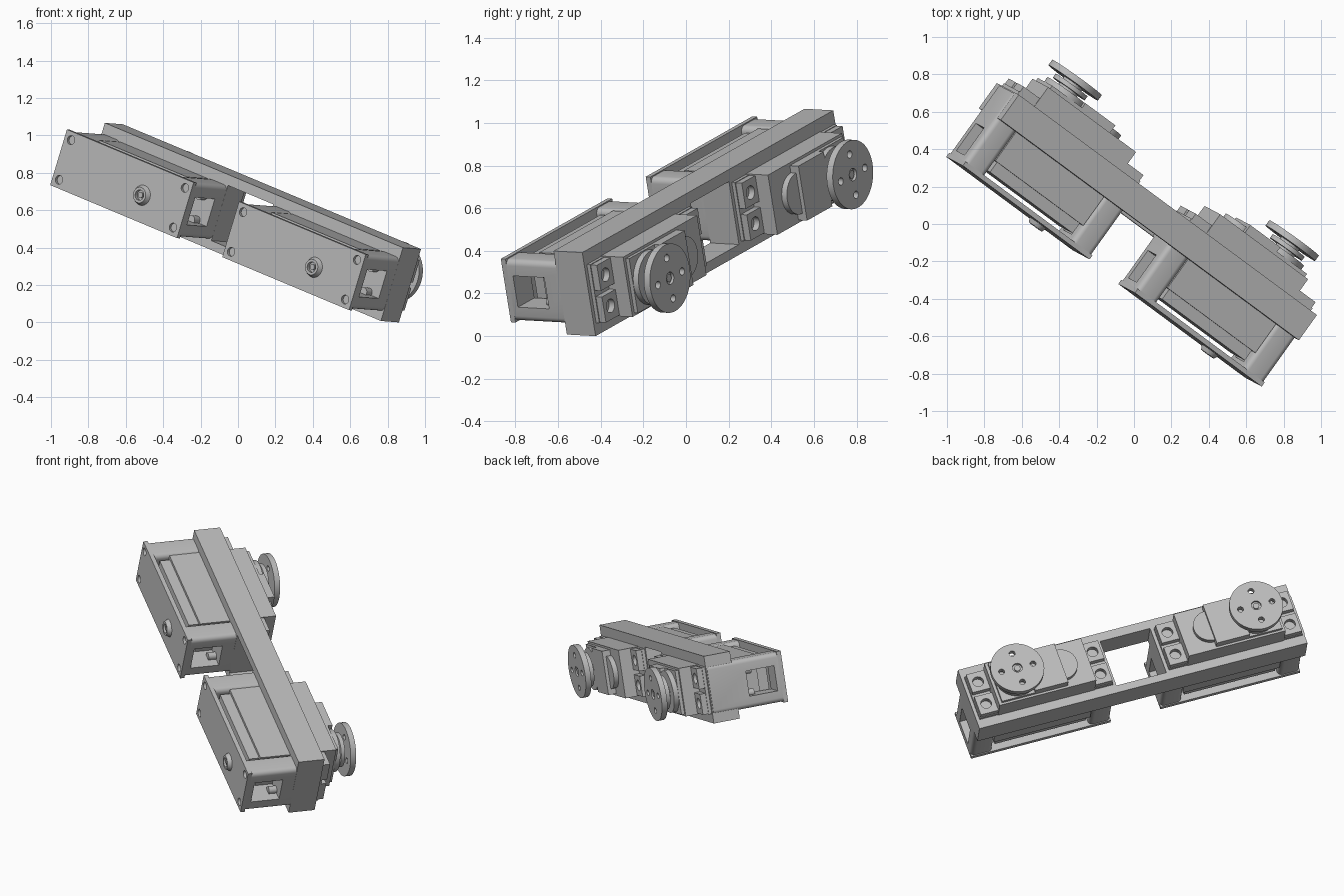
import bpy, math
from mathutils import Matrix, Vector

cube = bpy.data.objects.get("Cube")
if cube:
    bpy.data.objects.remove(cube, do_unlink=True)

# One plain grey for the whole assembly
grey = bpy.data.materials.new("plain grey")
grey.use_nodes = True
GREY = (0.5, 0.5, 0.5, 1)
grey.diffuse_color = GREY
grey.node_tree.nodes["Principled BSDF"].inputs["Base Color"].default_value = GREY

# Tilted working frame: u along the bar, v along the shafts, w across the bar
U = Vector((0.762, -0.563, -0.319)).normalized()
W = Vector((0.288, -0.154, 0.945))
W = (W - U * W.dot(U)).normalized()
V = W.cross(U)
FRAME = Matrix((U, V, W)).transposed().to_4x4()
MID = 0.511
parts = []


def finish(name):
    ob = bpy.context.object
    ob.name = name
    ob.data.materials.clear()
    ob.data.materials.append(grey)
    parts.append(ob)
    return ob


def box(name, u, v, w):
    """Box from (low, high) ranges along u, v and w."""
    bpy.ops.mesh.primitive_cube_add(size=1)
    spans = (u, v, w)
    size = Matrix.Diagonal([b - a for a, b in spans] + [1])
    centre = Matrix.Translation([(a + b) / 2 for a, b in spans])
    bpy.context.object.data.transform(centre @ size)
    return finish(name)


def rod(name, u, w, v, r1, r2=None, sides=48):
    """Round part whose axis runs along v."""
    bpy.ops.mesh.primitive_cone_add(vertices=sides, radius1=r1,
                                    radius2=r1 if r2 is None else r2, depth=v[1] - v[0])
    turn = Matrix.Rotation(-math.pi / 2, 4, 'X')
    bpy.context.object.data.transform(
        Matrix.Translation((u, (v[0] + v[1]) / 2, w)) @ turn)
    return finish(name)


def bake(ob):
    dg = bpy.context.evaluated_depsgraph_get()
    mesh = bpy.data.meshes.new_from_object(ob.evaluated_get(dg))
    ob.modifiers.clear()
    ob.data = mesh


def cut(ob, cutters):
    for c in cutters:
        m = ob.modifiers.new("cut", 'BOOLEAN')
        m.operation = 'DIFFERENCE'
        m.solver = 'EXACT'
        m.object = c
    bake(ob)
    for c in cutters:
        parts.remove(c)
        bpy.data.objects.remove(c, do_unlink=True)


def round_long_edges(ob, width):
    """Round the outer edges that run along v."""
    weights = ob.data.attributes.new("bevel_weight_edge", 'FLOAT', 'EDGE')
    for e in ob.data.edges:
        a, b = (ob.data.vertices[i].co for i in e.vertices)
        weights.data[e.index].value = float(abs(a.y - b.y) > 0.1)
    m = ob.modifiers.new("round", 'BEVEL')
    m.limit_method = 'WEIGHT'
    m.width = width
    m.segments = 5
    bake(ob)


def unit(tag, c, s):
    """One motor with its holder; c is its centre along the bar, s points outward."""
    half = 0.4445

    def span(a, b):
        return tuple(sorted((c + s * a, c + s * b)))

    # Front plate with corner holes and a pivot boss
    plate = box(tag + "_front_plate", (c - half, c + half), (-0.325, -0.298),
                (MID - 0.157, MID + 0.157))
    boss_u = c + 0.147
    boss = rod(tag + "_pivot_boss", boss_u, MID - 0.015, (-0.35, -0.31), 0.042, 0.062)
    cut(boss, [rod("cutter", boss_u, MID - 0.015, (-0.4, -0.33), 0.028)])
    rod(tag + "_pivot_pin", boss_u, MID - 0.015, (-0.342, -0.32), 0.015)
    cut(plate, [rod("cutter", c + a * (half - 0.045), MID + b * 0.112,
                    (-0.4, -0.308), 0.024, sides=24)
                for a in (-1, 1) for b in (-1, 1)])

    # End blocks with a window looking in on the fixing bolts
    for side, name in ((-1, "left"), (1, "right")):
        u = tuple(sorted((c + side * 0.307, c + side * half)))
        block = box(f"{tag}_{name}_end_block", u, (-0.3, 0.15), (MID - 0.152, MID + 0.152))
        round_long_edges(block, 0.028)
        cut(block, [box("cutter", (u[0] - 0.02, u[1] + 0.02), (-0.27, -0.09),
                        (MID - 0.08, MID + 0.075))])
        for b in (-1, 1):
            rod(f"{tag}_{name}_bolt", c + side * 0.37, MID + b * 0.07,
                (-0.14, -0.08), 0.024, sides=24)

    # Motor case through the bar, with a thinner rear cover
    box(tag + "_motor_case", (c - 0.308, c + 0.308), (-0.2, 0.285),
        (MID - 0.148, MID + 0.148))
    box(tag + "_rear_cover", (c - 0.29, c + 0.29), (-0.265, -0.2),
        (MID - 0.13, MID + 0.13))

    # Mounting ears: a thin flange, split raised pads, and bolt holes
    for side, name in ((-1, "inner"), (1, "outer")):
        box(f"{tag}_{name}_flange", span(side * 0.3, side * 0.425), (0.15, 0.175),
            (MID - 0.145, MID + 0.145))
        for b in (-1, 1):
            w = tuple(sorted((MID + b * 0.015, MID + b * 0.142)))
            ear = box(f"{tag}_{name}_ear", span(side * 0.3, side * 0.42), (0.17, 0.21), w)
            cut(ear, [rod("cutter", c + s * side * 0.365, MID + b * 0.077,
                          (0.178, 0.3), 0.033, sides=24)])

    # Gear housing: raised lid, round idler cover, and round shaft tower
    shaft = c + s * 0.158
    box(tag + "_gear_lid", span(-0.13, 0.08), (0.28, 0.335), (MID - 0.135, MID + 0.135))
    rod(tag + "_idler_cover", c - s * 0.13, MID, (0.28, 0.315), 0.1)
    box(tag + "_gear_deck", span(0.0, 0.29), (0.28, 0.305), (MID - 0.135, MID + 0.135))
    rod(tag + "_shaft_tower", shaft, MID, (0.28, 0.335), 0.13)
    rod(tag + "_shaft_neck", shaft, MID, (0.33, 0.4), 0.06)
    rod(tag + "_hub_ring", shaft, MID, (0.35, 0.375), 0.105)

    # Output disc with four screw holes and a centre screw
    disc = rod(tag + "_output_disc", shaft, MID, (0.39, 0.425), 0.163, sides=64)
    holes = [rod("cutter", shaft + 0.1 * math.cos(k * math.pi / 2),
                 MID + 0.1 * math.sin(k * math.pi / 2), (0.36, 0.45), 0.018, sides=24)
             for k in range(4)]
    holes.append(rod("cutter", shaft, MID, (0.41, 0.45), 0.03, sides=24))
    cut(disc, holes)
    rod(tag + "_centre_screw", shaft, MID, (0.4, 0.419), 0.019, sides=24)


# Mounting bar with an opening between the two motors
bar = box("mounting_bar", (-1.196, 0.895), (-0.01, 0.156), (0.308, 0.722))
cut(bar, [box("cutter", (-0.312, 0.006), (-0.1, 0.3), (0.355, 0.667))])

unit("upper", -0.757, -1)
unit("lower", 0.450, 1)

# Tilt everything into place and keep crisp edges
for ob in bpy.context.view_layer.objects:
    ob.select_set(ob in parts)
for ob in parts:
    ob.data.transform(FRAME)
bpy.context.view_layer.update()
low = min(v.co.z for ob in parts for v in ob.data.vertices)
for ob in parts:
    ob.data.transform(Matrix.Translation((0, 0, -low)))
bpy.context.view_layer.objects.active = bar
bpy.ops.object.shade_smooth_by_angle(angle=math.radians(30))
